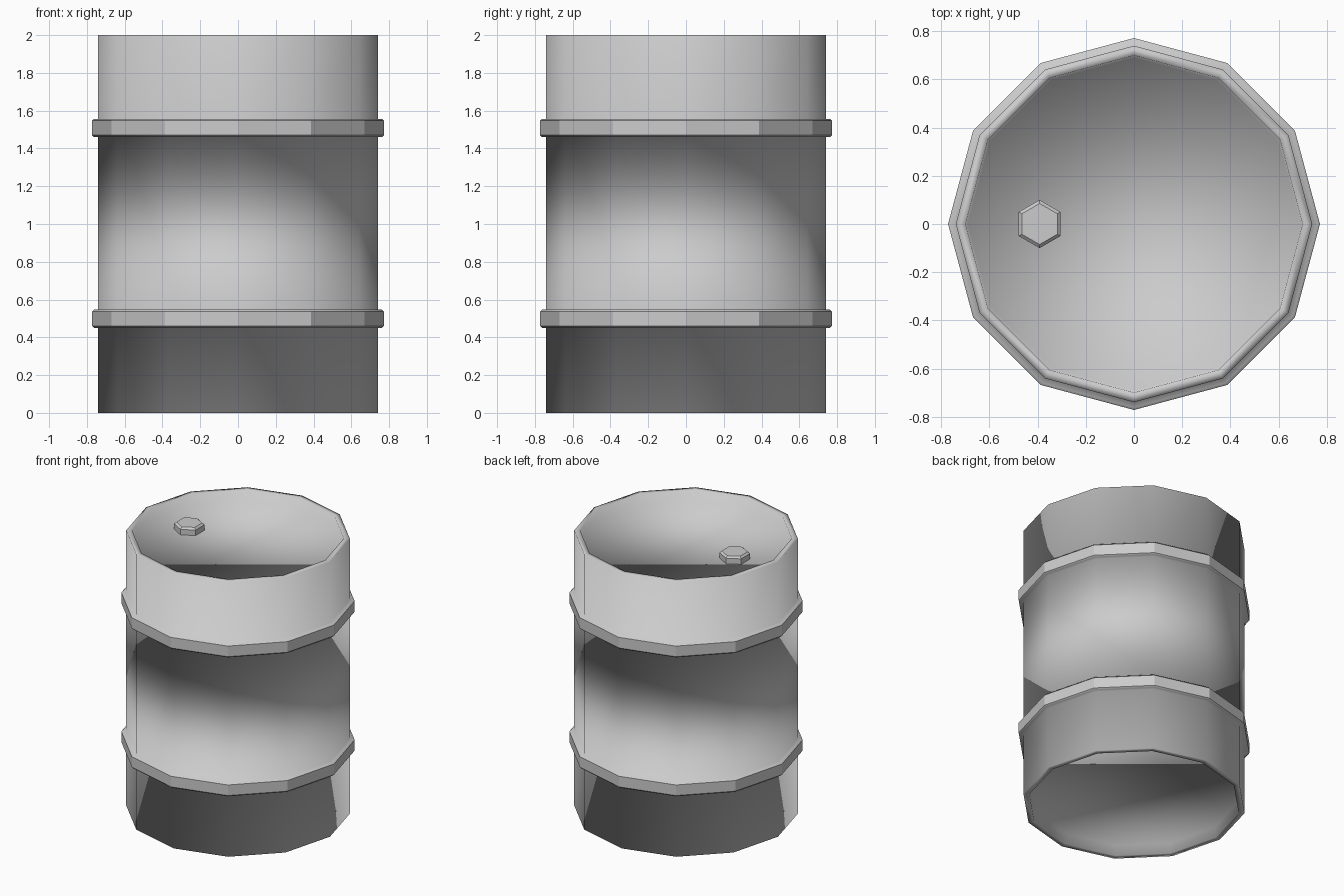
import bpy, bmesh
from math import cos, sin, pi

if "Cube" in bpy.data.objects:
    bpy.data.objects.remove(bpy.data.objects["Cube"])


def lathe(name, profile, sides, centre=(0, 0), offset=0.0, flat_rows=()):
    """Revolve an (r, z) profile listed bottom to top and cap both ends."""
    bm = bmesh.new()
    rings = []
    for r, z in profile:
        rings.append([bm.verts.new((centre[0] + r * cos(offset + 2 * pi * i / sides),
                                    centre[1] + r * sin(offset + 2 * pi * i / sides), z))
                      for i in range(sides)])
    for row, (lo, hi) in enumerate(zip(rings, rings[1:])):
        for i in range(sides):
            j = (i + 1) % sides
            f = bm.faces.new((lo[i], lo[j], hi[j], hi[i]))
            f.smooth = row not in flat_rows
    bm.faces.new(rings[0][::-1]).smooth = True
    bm.faces.new(rings[-1]).smooth = True
    mesh = bpy.data.meshes.new(name)
    bm.to_mesh(mesh)
    bm.free()
    obj = bpy.data.objects.new(name, mesh)
    bpy.context.collection.objects.link(obj)
    return obj


R, HOOP, C = 0.74, 0.772, 0.01   # body radius, hoop radius, hoop chamfer


def hoop(z0, z1):
    """Profile points of one raised hoop."""
    return [(R, z0), (HOOP - C, z0), (HOOP, z0 + C),
            (HOOP, z1 - C), (HOOP - C, z1), (R, z1)]


# Drum body with recessed ends and two hoops, one continuous smooth shell
profile = ([(0.69, 0.07), (0.70, 0.0), (R, 0.0)]
           + hoop(0.45, 0.547) + hoop(1.46, 1.557)
           + [(R, 2.0), (0.70, 2.0), (0.69, 1.93)])
lathe("drum_body", profile, 12, flat_rows=(5, 11))

# Hexagonal filler cap on the lid
cap = lathe("filler_cap", [(0.10, 1.925), (0.10, 1.97), (0.085, 1.983)], 6,
            centre=(-0.392, 0), offset=pi / 2)
for p in cap.data.polygons:
    p.use_smooth = False
